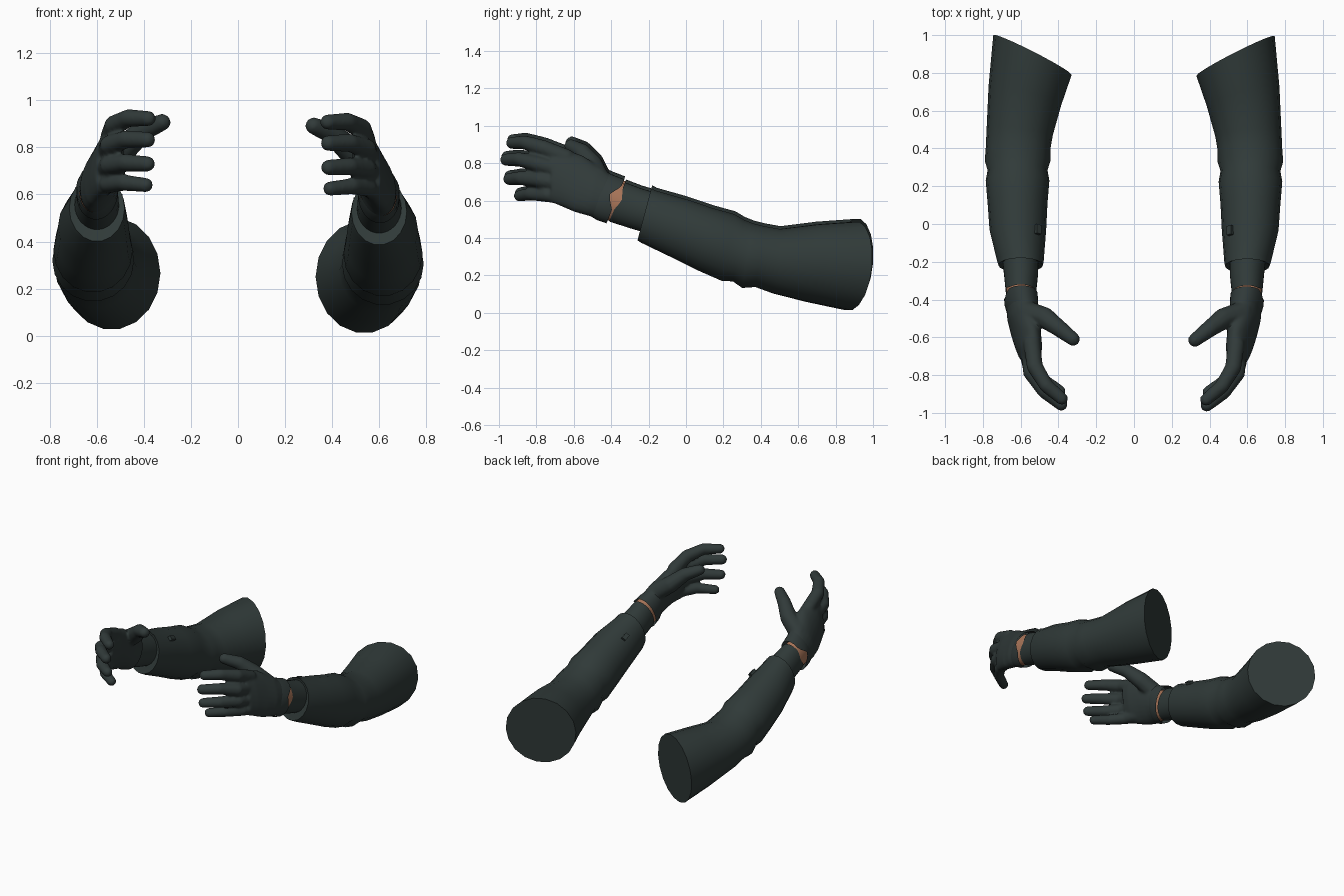
import bpy, bmesh, math
from mathutils import Vector, Matrix


def material(name, rgb):
    m = bpy.data.materials.new(name)
    m.diffuse_color = (*rgb, 1)
    return m


CLOTH = material("dark_green_grey_cloth", (0.030, 0.043, 0.041))
GLOVE = material("dark_glove", (0.030, 0.042, 0.041))
SKIN = material("skin", (0.40, 0.18, 0.10))
FORWARD = Vector((0, -0.92, 0.39))          # direction from wrist to knuckles
parts = []


def finish(name, bm, mat, angle=40):
    bmesh.ops.recalc_face_normals(bm, faces=bm.faces)
    me = bpy.data.meshes.new(name)
    bm.to_mesh(me)
    bm.free()
    ob = bpy.data.objects.new(name, me)
    bpy.context.collection.objects.link(ob)
    me.materials.append(mat)
    smooth(ob, angle)
    parts.append(ob)
    return ob


def smooth(ob, angle):
    bpy.ops.object.select_all(action='DESELECT')
    ob.select_set(True)
    bpy.context.view_layer.objects.active = ob
    bpy.ops.object.shade_smooth_by_angle(angle=math.radians(angle))


def loft(bm, sections, n=16, caps=(True, True), notch=0):
    """Section: top y, top z, bottom y, bottom z, inner x, outer x, skew y, lean x."""
    rings = []
    for k, (ty, tz, by, bz, xi, xo, uy, vx) in enumerate(sections):
        c = Vector(((xi + xo) / 2, (ty + by) / 2, (tz + bz) / 2))
        u = Vector(((xo - xi) / 2, uy, 0))
        v = Vector((vx, (ty - by) / 2, (tz - bz) / 2))
        ring = []
        for i in range(n):
            a = 2 * math.pi * i / n
            p = c + u * math.cos(a) + v * math.sin(a)
            d = abs((a - 0.15 + math.pi) % (2 * math.pi) - math.pi)
            edge = 0 if notch > 0 else len(sections) - 1
            if k == edge and d < 0.55:      # V-shaped opening on the back of the wrist
                p += FORWARD * notch * (1 - d / 0.55)
            ring.append(bm.verts.new(p))
        rings.append(ring)
    for r, s in zip(rings, rings[1:]):
        for i in range(n):
            bm.faces.new((r[i], r[(i + 1) % n], s[(i + 1) % n], s[i]))
    if caps[0]:
        bm.faces.new(rings[0])
    if caps[1]:
        bm.faces.new(rings[-1])


# Sleeve, from the cut end at the upper arm to the cuff
bm = bmesh.new()
loft(bm, [
    (0.91, 0.49, 0.87, 0.01, 0.33, 0.745, 0.105, 0),
    (0.70, 0.475, 0.65, 0.055, 0.385, 0.77, 0.05, 0),
    (0.50, 0.45, 0.47, 0.10, 0.43, 0.78, 0.02, 0),
    (0.42, 0.465, 0.37, 0.135, 0.442, 0.785, 0, 0),
    (0.36, 0.48, 0.30, 0.13, 0.442, 0.79, 0, 0),
    (0.31, 0.50, 0.25, 0.165, 0.458, 0.775, 0, 0),
    (0.26, 0.53, 0.19, 0.168, 0.448, 0.785, 0, 0),
    (0.15, 0.56, 0.06, 0.225, 0.458, 0.775, 0, 0),
    (0.00, 0.61, -0.07, 0.29, 0.465, 0.765, 0, 0),
    (-0.16, 0.655, -0.24, 0.372, 0.478, 0.725, 0, 0),
    (-0.185, 0.668, -0.26, 0.385, 0.482, 0.718, 0, 0),
    (-0.18, 0.645, -0.25, 0.415, 0.505, 0.695, 0, 0)], n=18)
finish("sleeve", bm, CLOTH)

# Small cuff tab on the inner top of the sleeve
bm = bmesh.new()
bmesh.ops.create_cube(bm, size=1, matrix=Matrix.Translation((0.512, -0.035, 0.575))
                      @ Matrix.Rotation(-0.35, 4, 'X') @ Matrix.Rotation(-0.7, 4, 'Y')
                      @ Matrix.Diagonal((0.03, 0.05, 0.03, 1)))
finish("cuff_tab", bm, CLOTH)

# Inner sleeve at the wrist, and the skin beneath it
bm = bmesh.new()
loft(bm, [(-0.14, 0.635, -0.19, 0.42, 0.505, 0.70, 0, 0),
          (-0.24, 0.665, -0.31, 0.455, 0.508, 0.688, 0, 0),
          (-0.325, 0.697, -0.41, 0.488, 0.518, 0.680, 0, 0)],
     n=32, caps=(True, False), notch=-0.02)
finish("wrist_sleeve", bm, CLOTH)

bm = bmesh.new()
loft(bm, [(-0.28, 0.67, -0.36, 0.475, 0.523, 0.678, 0, 0),
          (-0.40, 0.715, -0.48, 0.515, 0.530, 0.672, 0, 0)], n=32)
finish("wrist_skin", bm, SKIN)

# Glove cuff with its notch
bm = bmesh.new()
loft(bm, [(-0.33, 0.714, -0.425, 0.478, 0.510, 0.688, 0, -0.005),
          (-0.385, 0.735, -0.475, 0.495, 0.508, 0.684, 0, -0.012),
          (-0.42, 0.75, -0.50, 0.51, 0.512, 0.672, 0, -0.02)],
     n=32, caps=(False, False), notch=0.045)
finish("glove_cuff", bm, GLOVE)

# Glove hand: palm loft plus bead chains for the digits, fused into one skin
bm = bmesh.new()
loft(bm, [
    (-0.395, 0.735, -0.48, 0.505, 0.515, 0.675, 0, -0.012),
    (-0.47, 0.785, -0.53, 0.52, 0.512, 0.668, 0, -0.025),
    (-0.55, 0.84, -0.60, 0.54, 0.502, 0.645, 0, -0.035),
    (-0.65, 0.875, -0.67, 0.57, 0.492, 0.622, 0, -0.03),
    (-0.72, 0.88, -0.72, 0.59, 0.500, 0.600, 0, -0.025)], n=24)

DIGITS = {  # points along each digit: x, y, z, radius
    "index": [(0.54, -0.64, 0.83, .046), (0.525, -0.76, 0.88, .043),
              (0.465, -0.86, 0.91, .038), (0.382, -0.93, 0.908, .033)],
    "middle": [(0.555, -0.66, 0.76, .046), (0.545, -0.79, 0.795, .043),
               (0.475, -0.89, 0.82, .038), (0.385, -0.96, 0.818, .034)],
    "ring": [(0.565, -0.66, 0.69, .046), (0.545, -0.78, 0.71, .042),
             (0.475, -0.88, 0.72, .038), (0.385, -0.945, 0.715, .033)],
    "little": [(0.575, -0.64, 0.62, .043), (0.55, -0.74, 0.63, .039),
               (0.485, -0.83, 0.635, .035), (0.392, -0.89, 0.625, .031)],
    "thumb": [(0.57, -0.47, 0.72, .060), (0.475, -0.50, 0.79, .056),
              (0.40, -0.555, 0.86, .045), (0.322, -0.615, 0.892, .036)],
}
for pts in DIGITS.values():
    for a, b in zip(pts, pts[1:]):
        for k in range(9):
            x, y, z, r = Vector(a).lerp(Vector(b), k / 8)
            bmesh.ops.create_icosphere(bm, subdivisions=2, radius=r * 1.03,
                                       matrix=Matrix.Translation((x, y, z)))
hand = finish("glove_hand", bm, GLOVE)
rm = hand.modifiers.new("fuse", 'REMESH')
rm.mode = 'VOXEL'
rm.voxel_size = 0.009
sm = hand.modifiers.new("soften", 'SMOOTH')
sm.factor = 0.5
sm.iterations = 5
for m in ("fuse", "soften"):
    bpy.ops.object.modifier_apply(modifier=m)
smooth(hand, 60)

# Mirrored arm on the other side, sitting very slightly higher
for ob in list(parts):
    me = ob.data.copy()
    me.transform(Matrix.Translation((0, 0.005, 0.015)) @ Matrix.Diagonal((-1, 1, 1, 1)))
    me.flip_normals()
    twin = bpy.data.objects.new(ob.name + "_left", me)
    bpy.context.collection.objects.link(twin)
    ob.name += "_right"
